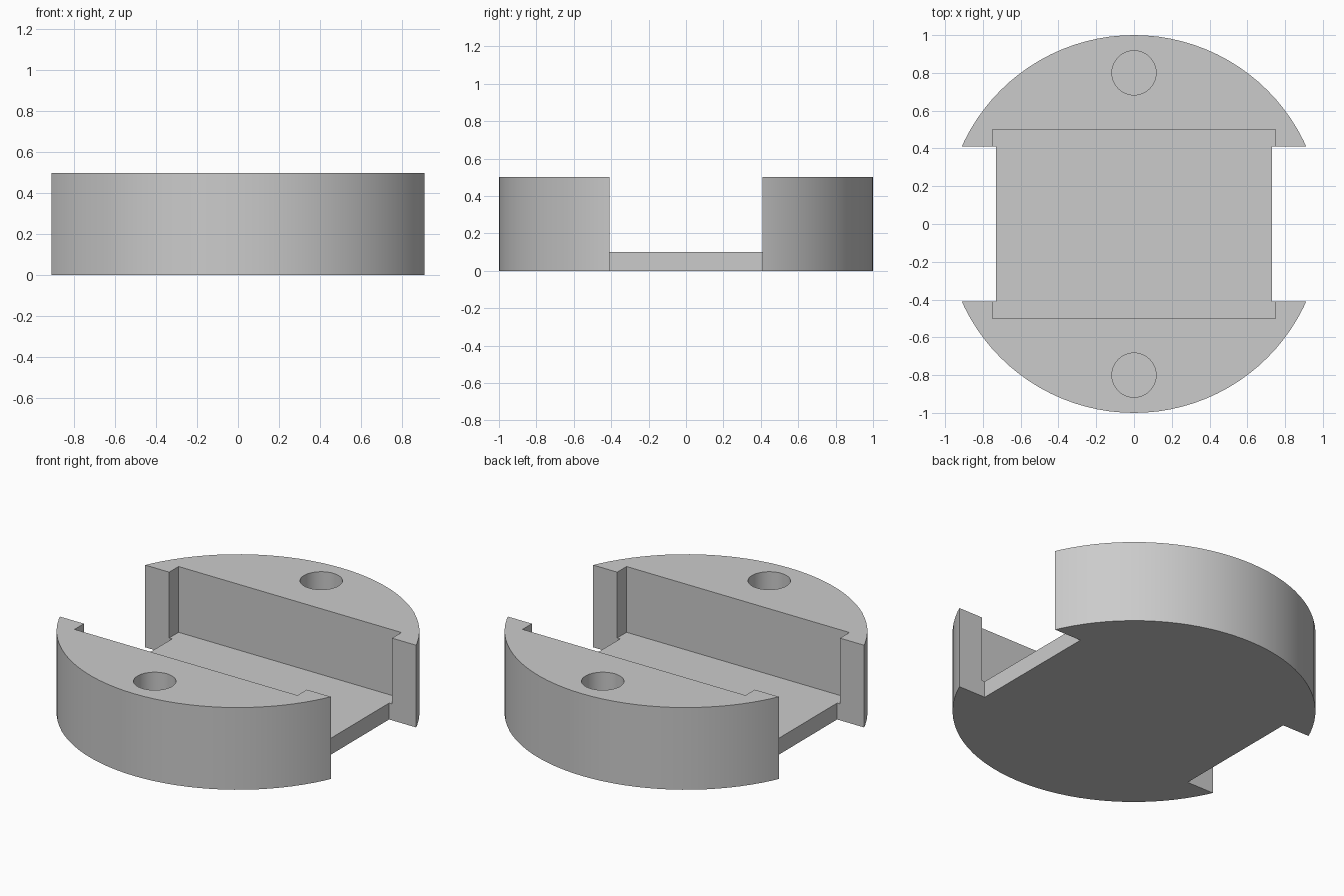
import bpy

cube = bpy.data.objects.get("Cube")
if cube:
    bpy.data.objects.remove(cube, do_unlink=True)

HEIGHT, FLOOR = 0.5, 0.1

grey = bpy.data.materials.new("plain grey")
grey.use_nodes = True
color = (0.6, 0.6, 0.6, 1)
grey.diffuse_color = color
grey.node_tree.nodes["Principled BSDF"].inputs["Base Color"].default_value = color


def cylinder(name, radius, y, z0, z1, sides):
    bpy.ops.mesh.primitive_cylinder_add(
        vertices=sides, radius=radius, depth=z1 - z0, location=(0, y, (z0 + z1) / 2))
    bpy.context.object.name = name
    return bpy.context.object


def box(name, x0, x1, half_y, z0, z1):
    bpy.ops.mesh.primitive_cube_add(size=1, location=((x0 + x1) / 2, 0, (z0 + z1) / 2))
    ob = bpy.context.object
    ob.name = name
    ob.scale = (x1 - x0, 2 * half_y, z1 - z0)
    return ob


def cut(target, cutter):
    cutter.hide_render = True
    mod = target.modifiers.new("cut", "BOOLEAN")
    mod.operation = "DIFFERENCE"
    mod.solver = "EXACT"
    mod.object = cutter
    bpy.context.view_layer.objects.active = target
    bpy.ops.object.modifier_apply(modifier=mod.name)
    bpy.data.objects.remove(cutter, do_unlink=True)


# Round body
body = cylinder("round_holder", 1, 0, 0, HEIGHT, 96)
body.data.materials.append(grey)

# Rectangular pocket above the floor
cut(body, box("pocket_cutter", -0.75, 0.75, 0.5, FLOOR, 1))

# Open side notches, full height
for side in (-1, 1):
    x0, x1 = sorted((side * 0.73, side * 1.2))
    cut(body, box("notch_cutter", x0, x1, 0.41, -1, 1))

# Blind screw holes in both end blocks
for side in (-1, 1):
    cut(body, cylinder("hole_cutter", 0.117, side * 0.8, FLOOR, 1, 48))

# Smooth the curved walls, keep the edges sharp
bpy.ops.object.select_all(action="DESELECT")
body.select_set(True)
bpy.context.view_layer.objects.active = body
bpy.ops.object.shade_smooth_by_angle()
